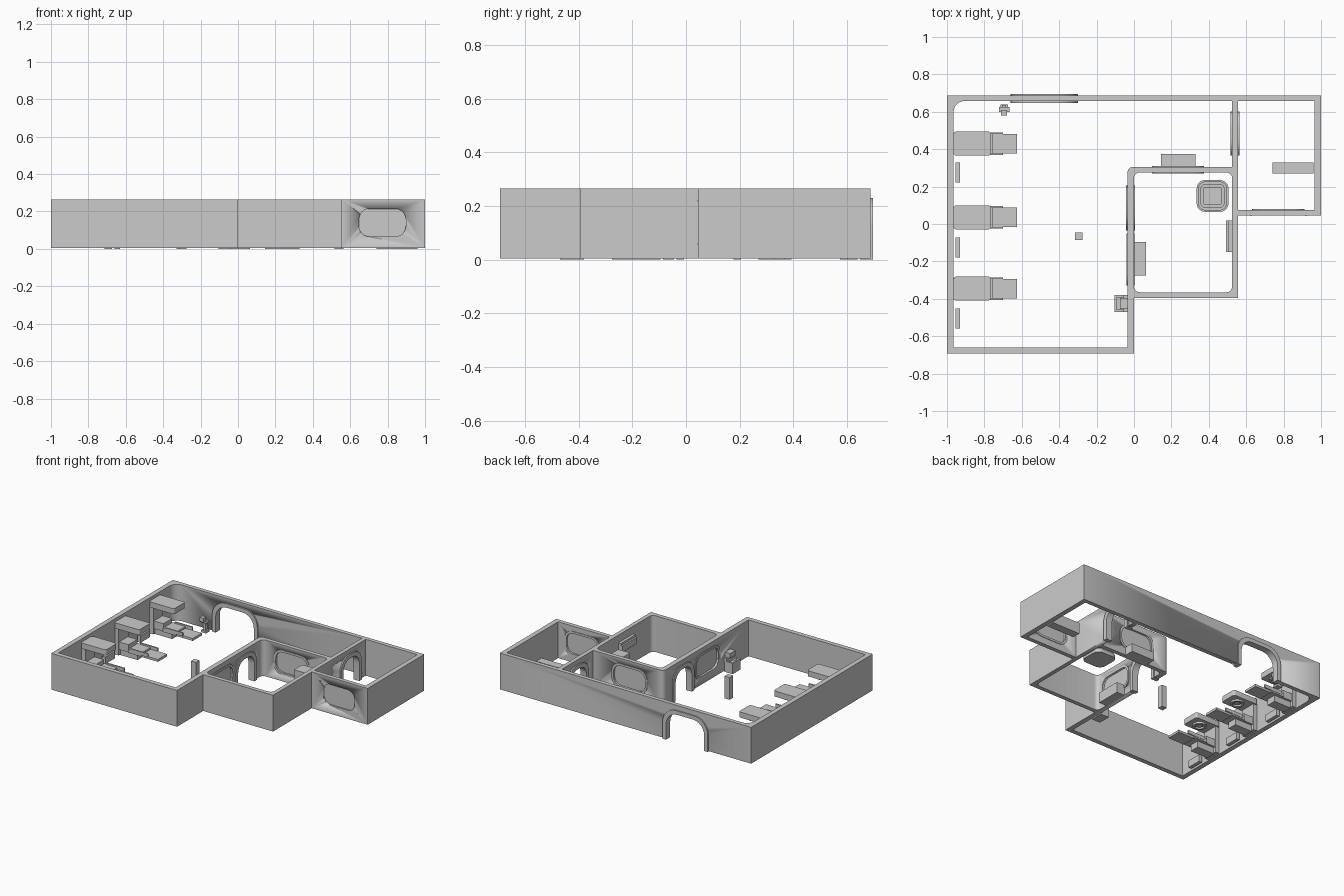
import bpy, math
from mathutils import Vector

if "Cube" in bpy.data.objects:
    bpy.data.objects.remove(bpy.data.objects["Cube"])

grey = bpy.data.materials.new("neutral_grey")
grey.diffuse_color = (0.6, 0.6, 0.6, 1)
grey.use_nodes = True
grey.node_tree.nodes["Principled BSDF"].inputs["Base Color"].default_value = grey.diffuse_color


def outline(pts, n=6):
    """Turn (x, y[, radius]) corners into a loop with rounded corners."""
    out = []
    for i, p in enumerate(pts):
        c, r = Vector(p[:2]), (p[2] if len(p) > 2 else 0)
        if r == 0:
            out.append(c)
            continue
        u = (Vector(pts[i - 1][:2]) - c).normalized()
        v = (Vector(pts[(i + 1) % len(pts)][:2]) - c).normalized()
        for k in range(n + 1):
            t = math.pi / 2 * k / n
            out.append(c + r * (u + v) - r * (math.cos(t) * v + math.sin(t) * u))
    return out


def rect(w, h, r=0.0, cx=0.0, cy=0.0):
    return [(cx - w / 2, cy - h / 2, r), (cx + w / 2, cy - h / 2, r),
            (cx + w / 2, cy + h / 2, r), (cx - w / 2, cy + h / 2, r)]


def prism(name, loops, depth, loc, rot=(0, 0, 0)):
    """Extrude outlines (later loops are holes) by depth, centred on loc."""
    cu = bpy.data.curves.new(name, 'CURVE')
    cu.dimensions, cu.fill_mode, cu.extrude = '2D', 'BOTH', depth / 2
    for lp in loops:
        pts = outline(lp)
        sp = cu.splines.new('POLY')
        sp.points.add(len(pts) - 1)
        for q, p in zip(sp.points, pts):
            q.co = (p.x, p.y, 0, 1)
        sp.use_cyclic_u = True
    ob = bpy.data.objects.new(name, cu)
    bpy.context.collection.objects.link(ob)
    ob.location, ob.rotation_euler = loc, rot
    bpy.ops.object.select_all(action='DESELECT')
    ob.select_set(True)
    bpy.context.view_layer.objects.active = ob
    bpy.ops.object.convert(target='MESH')
    ob = bpy.context.object
    bpy.ops.object.mode_set(mode='EDIT')
    bpy.ops.mesh.select_all(action='SELECT')
    bpy.ops.mesh.remove_doubles(threshold=1e-5)
    bpy.ops.mesh.normals_make_consistent(inside=False)
    bpy.ops.object.mode_set(mode='OBJECT')
    ob.data.materials.clear()
    ob.data.materials.append(grey)
    bpy.ops.object.shade_smooth_by_angle(angle=math.radians(30))
    return ob


def box(name, x0, x1, y0, y1, z0, z1, r=0.0):
    return prism(name, [rect(x1 - x0, y1 - y0, r)], z1 - z0,
                 ((x0 + x1) / 2, (y0 + y1) / 2, (z0 + z1) / 2))


# Walls: one footprint with three rooms left open
walls = prism("walls", [
    [(-1, -.693), (0, -.693), (0, -.395), (.555, -.395), (.555, .045),
     (1, .045), (1, .688), (-1, .688)],
    [(-.965, -.66), (-.035, -.66), (-.035, .305, .03), (.525, .305),
     (.525, .658), (-.965, .658, .06)],
    [(0, -.365, .03), (.525, -.365, .03), (.525, .275, .03), (0, .275, .03)],
    [(.555, .075), (.965, .075), (.965, .658), (.555, .658)],
], .261, (0, 0, .1345))

ALONG_X = (math.pi / 2, 0, 0)
ALONG_Y = (math.pi / 2, 0, math.pi / 2)


def cut(cutter):
    cutter.hide_render = True
    m = walls.modifiers.new(cutter.name, 'BOOLEAN')
    m.operation, m.solver, m.object = 'DIFFERENCE', 'EXACT', cutter
    bpy.context.view_layer.objects.active = walls
    bpy.ops.object.modifier_apply(modifier=m.name)
    bpy.data.objects.remove(cutter)


# Arched doorways with raised frames
def door(name, loc, rot, width, height=.23):
    W, t = width / 2, .028
    w, h = W - t, height - t
    r = min(.09, w * .8)
    cut(prism(name + "_cutter", [[(-w - .008, -.02), (w + .008, -.02),
        (w + .008, h + .008, r), (-w - .008, h + .008, r)]], .1, loc, rot))
    prism(name + "_frame", [[(-W, 0), (-w, 0), (-w, h, r), (w, h, r), (w, 0),
        (W, 0), (W, height, r + t * .6), (-W, height, r + t * .6)]], .048, loc, rot)


door("back_door", (-.48, .672, 0), ALONG_X, .36)
door("middle_door", (-.0175, .085, 0), ALONG_Y, .24)
door("side_door", (.54, .483, 0), ALONG_Y, .236)


# Rounded windows with a thin frame and a recessed pane
def window(name, loc, rot, depth, frame_shift=(0, 0, 0)):
    cut(prism(name + "_cutter", [rect(.25, .148, .055)], .1, loc, rot))
    prism(name + "_frame", [rect(.28, .178, .065), rect(.25, .148, .055)], depth,
          Vector(loc) + Vector(frame_shift), rot)
    prism(name + "_pane", [rect(.252, .15, .055)], .012, loc, rot)


window("front_window", (.772, .06, .14), ALONG_X, .01, (0, .014, 0))
window("inner_window", (.235, .29, .14), ALONG_X, .038)
window("hall_window", (-.0175, -.19, .14), ALONG_Y, .043)
for i, (x, z) in enumerate([(.625, .22), (.92, .06)]):
    box(f"window_bolt_{i}", x - .003, x + .003, .043, .046, z - .003, z + .003)

# Three bed stations along the left wall
for i, y in enumerate((.43, .035, -.345)):
    n = f"station_{i + 1}_"
    prism(n + "canopy", [[(-.965, y - .064, .015), (-.765, y - .064, .015),
          (-.765, y + .064, .015), (-.965, y + .064, .015)]], .04, (0, 0, .222))
    box(n + "back_panel", -.966, -.935, y - .055, y + .055, .01, .21)
    prism(n + "lamp_ring", [rect(.09, .09, .0449), rect(.06, .06, .0299)], .014,
          (-.845, y, .196))
    prism(n + "lamp", [rect(.04, .04, .0199)], .008, (-.845, y, .199))
    box(n + "base", -.94, -.80, y - .035, y + .035, .005, .05)
    box(n + "head_rest", -.94, -.86, y - .05, y + .05, .05, .105)
    box(n + "seat", -.86, -.755, y - .058, y + .058, .05, .075)
    box(n + "leg_pad", -.755, -.625, y - .052, y + .052, .045, .062)
    for s in (-1, 1):
        box(n + f"arm_{'right' if s < 0 else 'left'}", -.84, -.70,
            y + s * .055 - .005, y + s * .055 + .005, .06, .085)
    # Low wall vent beside each bed
    v = (.275, -.125, -.505)[i]
    box(n + "vent", -.955, -.93, v - .054, v + .054, .01, .06)

# Square post in the large room
box("post", -.315, -.275, -.085, -.045, 0, .16)

# Wall terminal by the inner wall
prism("terminal_body", [rect(.065, .09)], .06, (-.0725, -.425, .03))
prism("terminal_rim", [rect(.065, .09), rect(.04, .062)], .018, (-.0725, -.425, .069))
box("terminal_back", -.055, -.034, -.47, -.38, .07, .10)
box("terminal_screen", -.075, -.034, -.455, -.395, .10, .135)

# Small stand near the back door
box("stand_foot", -.715, -.675, .60, .64, 0, .015)
box("stand_column", -.705, -.685, .61, .635, .015, .07)
box("stand_tray", -.722, -.665, .60, .625, .07, .085)
box("stand_head", -.712, -.68, .58, .61, .085, .115)

# Pedestal in the middle room: stacked, shrinking rounded squares
for i, (w, r, z0, z1) in enumerate([(.17, .045, .004, .03), (.155, .04, .03, .045),
                                    (.13, .03, .045, .07), (.095, .008, .07, .21)]):
    prism(f"pedestal_tier_{i + 1}", [rect(w, w, r)], z1 - z0, (.42, .15, (z0 + z1) / 2))

# Desks, benches and the wall cabinet
box("middle_room_desk", -.001, .065, -.275, -.095, 0, .075)
box("corridor_bench", .145, .33, .304, .375, 0, .06)
box("side_room_bench", .74, .96, .27, .33, 0, .08)
box("cabinet_body", .505, .526, -.15, .02, .14, .21)
box("cabinet_door", .493, .505, -.15, .02, .15, .195)
